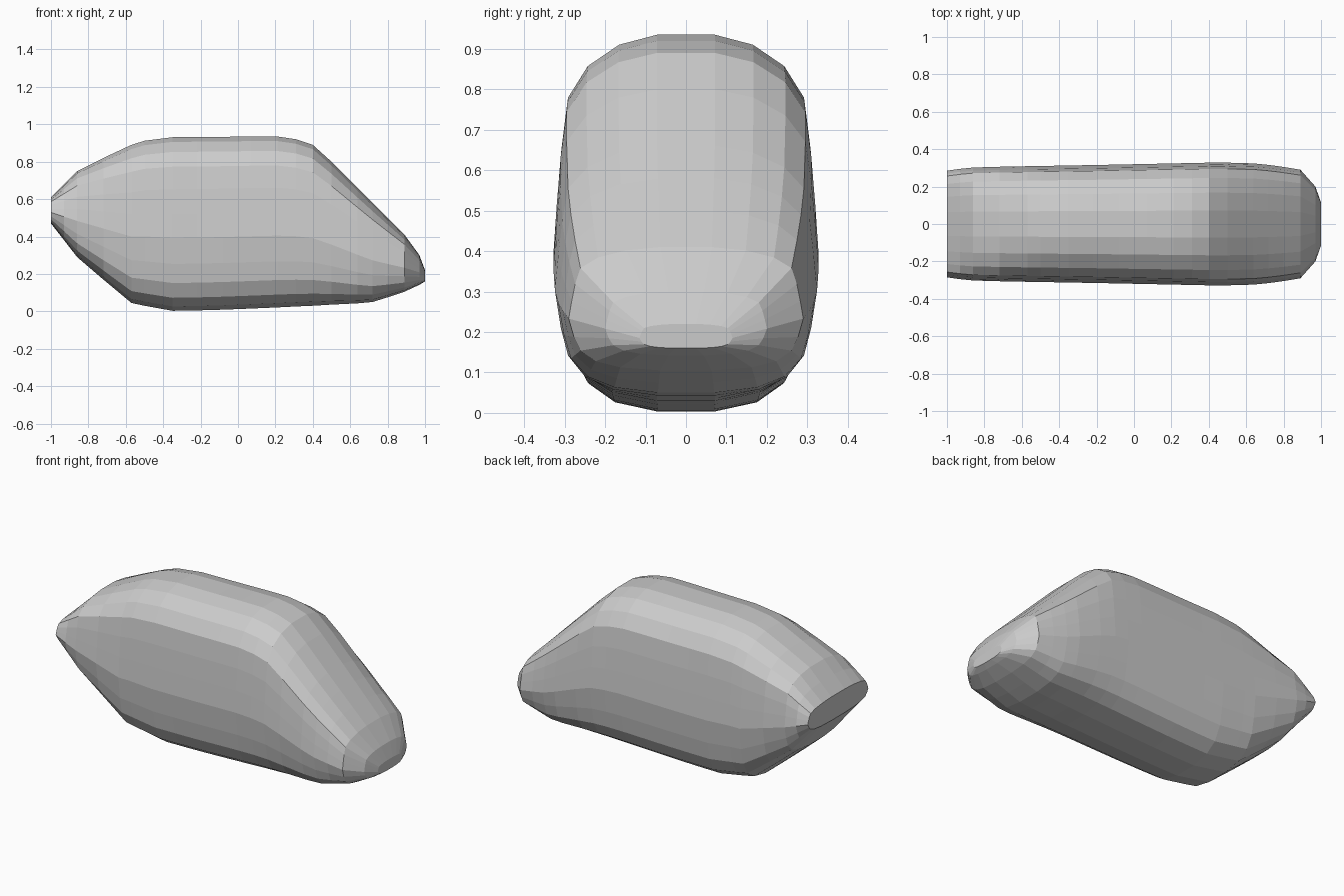
import bpy, bmesh

# Stations along the boulder: x, bottom z, top z, half width
STATIONS = [
    (-1.00, 0.47, 0.61, 0.285), (-0.93, 0.38, 0.68, 0.295),
    (-0.86, 0.29, 0.75, 0.302), (-0.72, 0.17, 0.82, 0.306),
    (-0.57, 0.045, 0.89, 0.309), (-0.50, 0.03, 0.912, 0.310),
    (-0.35, 0.003, 0.931, 0.313), (-0.22, 0.005, 0.932, 0.315),
    (-0.08, 0.009, 0.933, 0.318), (0.07, 0.015, 0.935, 0.321),
    (0.21, 0.021, 0.935, 0.324), (0.31, 0.026, 0.92, 0.326),
    (0.40, 0.03, 0.89, 0.328), (0.50, 0.036, 0.80, 0.328),
    (0.64, 0.043, 0.66, 0.324), (0.72, 0.05, 0.58, 0.316),
    (0.80, 0.075, 0.50, 0.305), (0.89, 0.105, 0.41, 0.290),
    (0.97, 0.142, 0.30, 0.200), (1.00, 0.16, 0.22, 0.115),
]

# Half cross-section, bottom to top: fraction of half width, fraction of height
HALF = [(0.22, 0.0), (0.56, 0.025), (0.77, 0.075), (0.90, 0.16), (0.955, 0.27),
        (1.0, 0.42), (0.975, 0.56), (0.945, 0.70), (0.90, 0.83),
        (0.75, 0.915), (0.51, 0.973), (0.22, 1.0)]
SECTION = HALF + [(-y, z) for y, z in reversed(HALF)]

# Loft the rings and close both ends
bm = bmesh.new()
rings = [[bm.verts.new((x, y * w, lo + z * (hi - lo))) for y, z in SECTION]
         for x, lo, hi, w in STATIONS]
n = len(SECTION)
for a, b in zip(rings, rings[1:]):
    for i in range(n):
        j = (i + 1) % n
        bm.faces.new((a[i], a[j], b[j], b[i]))
bm.faces.new(rings[0])
bm.faces.new(rings[-1])
bmesh.ops.recalc_face_normals(bm, faces=bm.faces)

mesh = bpy.data.meshes.new("boulder")
bm.to_mesh(mesh)
bm.free()
boulder = bpy.data.objects.new("boulder", mesh)
bpy.context.collection.objects.link(boulder)
